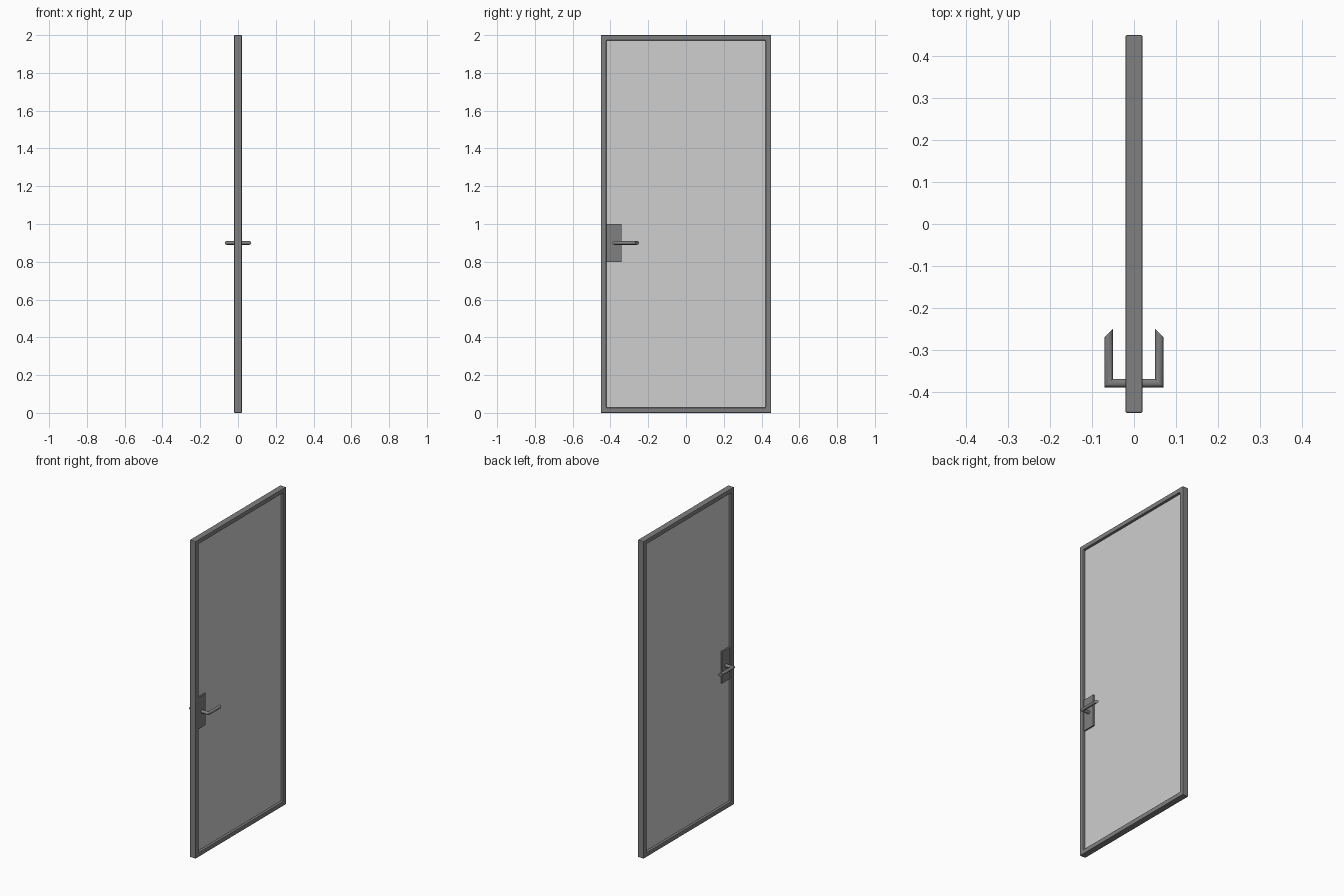
import bpy, bmesh, math
from mathutils import Vector

if "Cube" in bpy.data.objects:
    bpy.data.objects.remove(bpy.data.objects["Cube"])


def material(name, rgba):
    m = bpy.data.materials.new(name)
    m.diffuse_color = rgba
    m.use_nodes = True
    m.node_tree.nodes["Principled BSDF"].inputs["Base Color"].default_value = m.diffuse_color
    return m


METAL = material("grey metal", (0.216, 0.216, 0.216, 1.0))
GLASS = material("light grey panel", (0.62, 0.62, 0.62, 1.0))


def finish(name, bm, mat):
    bmesh.ops.recalc_face_normals(bm, faces=bm.faces[:])
    me = bpy.data.meshes.new(name)
    bm.to_mesh(me)
    bm.free()
    me.materials.append(mat)
    ob = bpy.data.objects.new(name, me)
    bpy.context.collection.objects.link(ob)
    return ob


def box(name, lo, hi, mat):
    bm = bmesh.new()
    bmesh.ops.create_cube(bm, size=1)
    for v in bm.verts:
        v.co = Vector([(a + b) / 2 + c * (b - a) for a, b, c in zip(lo, hi, v.co)])
    return finish(name, bm, mat)


def bevel(ob, width):
    mod = ob.modifiers.new("edge_bevel", 'BEVEL')
    mod.width = width
    mod.segments = 2


# Door frame: one rectangular ring with softened edges
T, W, H, F = 0.02, 0.45, 2.0, 0.028
bm = bmesh.new()
rings = []
for x, inset in ((-T, 0), (T, 0), (T, F), (-T, F)):
    y, z0, z1 = W - inset, inset, H - inset
    rings.append([bm.verts.new((x, a, b)) for a, b in
                  ((-y, z0), (y, z0), (y, z1), (-y, z1))])
for r in range(4):
    a, b = rings[r], rings[(r + 1) % 4]
    for i in range(4):
        j = (i + 1) % 4
        bm.faces.new((a[i], a[j], b[j], b[i]))
bevel(finish("door_frame", bm, METAL), 0.003)

# Door panel
box("door_panel", (-0.004, -W + F, F), (0.004, W - F, H - F), GLASS)

# Lock plates and lever handles on both sides
R, YB, ZB, N = 0.01, -0.379, 0.9, 16
for side, s in (("right", 1), ("left", -1)):
    xs = sorted((s * 0.004, s * 0.013))
    box("lock_plate_" + side, (xs[0], -W + F, 0.8), (xs[1], -0.342, 1.0), METAL)

    # Lever: round bar, mitred at the elbow and cut at 45 degrees at the tip
    bm = bmesh.new()
    loops = [[], [], []]
    for i in range(N):
        t = 2 * math.pi * i / N
        u, z = R * math.cos(t), ZB + R * math.sin(t)
        loops[0].append(bm.verts.new((s * 0.004, YB - u, z)))
        loops[1].append(bm.verts.new((s * (0.06 + u), YB - u, z)))
        loops[2].append(bm.verts.new((s * (0.06 + u), -0.259 - u, z)))
    for a, b in zip(loops, loops[1:]):
        for i in range(N):
            j = (i + 1) % N
            bm.faces.new((a[i], a[j], b[j], b[i]))
    bm.faces.new(loops[0])
    bm.faces.new(loops[2])
    handle = finish("lever_handle_" + side, bm, METAL)
    bpy.ops.object.select_all(action='DESELECT')
    handle.select_set(True)
    bpy.context.view_layer.objects.active = handle
    bpy.ops.object.shade_smooth_by_angle(angle=math.radians(30))
